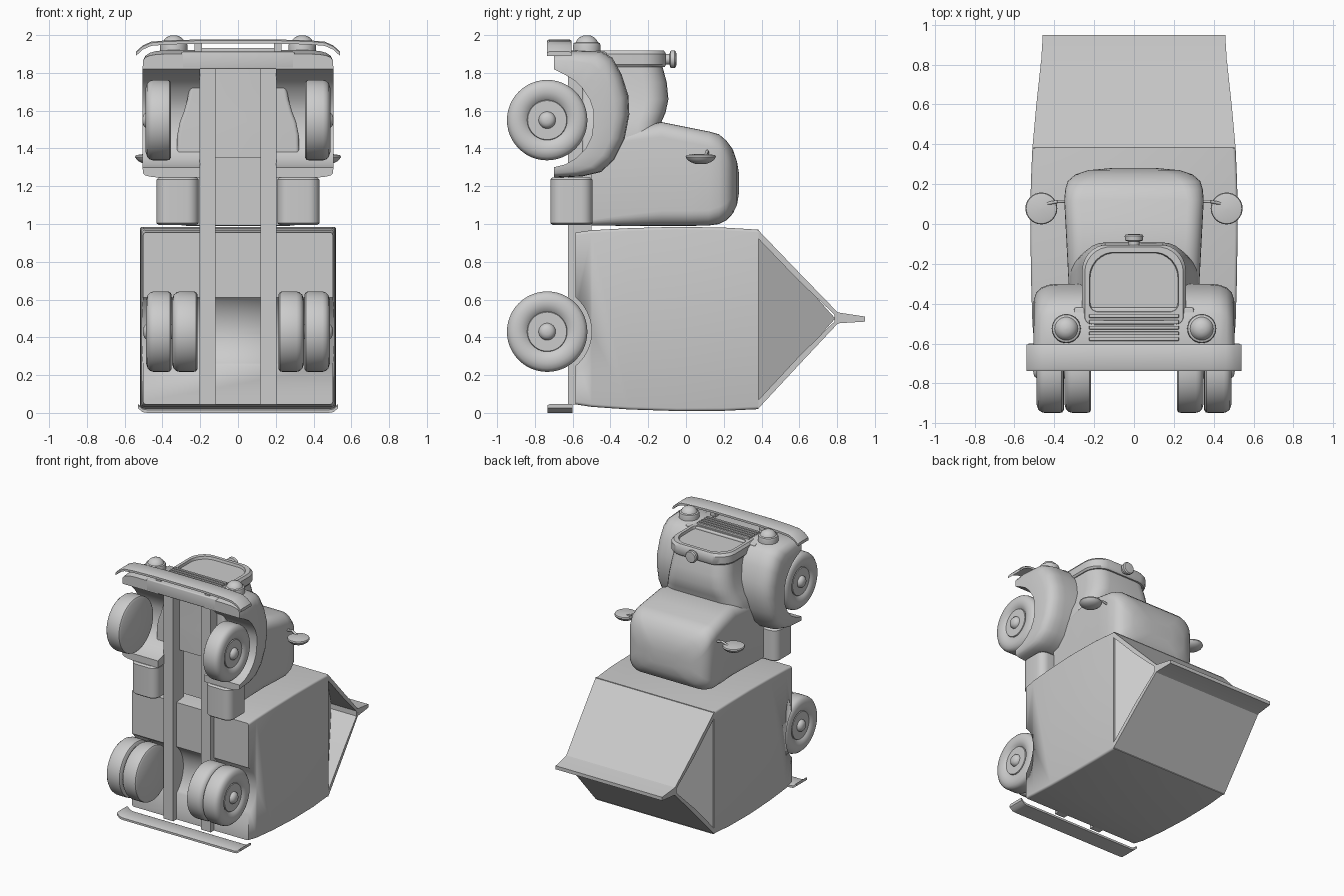
import bpy, bmesh, math
from mathutils import Vector

if "Cube" in bpy.data.objects:
    bpy.data.objects.remove(bpy.data.objects["Cube"])


def finish(name, bm, angle=35):
    bmesh.ops.recalc_face_normals(bm, faces=bm.faces)
    me = bpy.data.meshes.new(name)
    bm.to_mesh(me)
    bm.free()
    ob = bpy.data.objects.new(name, me)
    bpy.context.collection.objects.link(ob)
    bpy.ops.object.select_all(action='DESELECT')
    ob.select_set(True)
    bpy.context.view_layer.objects.active = ob
    bpy.ops.object.shade_smooth_by_angle(angle=math.radians(angle))
    return ob


def loft(name, rings, angle=35):
    """Skin a row of equal-length closed rings and cap both ends."""
    bm = bmesh.new()
    vs = [[bm.verts.new(p) for p in r] for r in rings]
    n = len(vs[0])
    for a, b in zip(vs, vs[1:]):
        for i in range(n):
            j = (i + 1) % n
            bm.faces.new((a[i], a[j], b[j], b[i]))
    bm.faces.new(vs[0])
    bm.faces.new(vs[-1])
    return finish(name, bm, angle)


def rounded(w, lo, hi, r_lo, r_hi, n=6):
    """Rounded rectangle in (x, v), half width w, v from lo to hi."""
    pts = []
    for sx, v, sv, a0, r in ((1, hi, -1, 0, r_hi), (-1, hi, -1, 90, r_hi),
                             (-1, lo, 1, 180, r_lo), (1, lo, 1, 270, r_lo)):
        for k in range(n + 1):
            a = math.radians(a0 + 90 * k / n)
            pts.append((sx * (w - r) + r * math.cos(a), v + sv * r + r * math.sin(a)))
    return pts


def box(name, x0, x1, y0, y1, z0, z1, bevel=0.0):
    bm = bmesh.new()
    bmesh.ops.create_cube(bm, size=1)
    for v in bm.verts:
        v.co = ((x0 + x1) / 2 + v.co.x * (x1 - x0), (y0 + y1) / 2 + v.co.y * (y1 - y0),
                (z0 + z1) / 2 + v.co.z * (z1 - z0))
    if bevel:
        bmesh.ops.bevel(bm, geom=bm.edges[:], offset=bevel, segments=3, profile=0.5, affect='EDGES')
    return finish(name, bm)


def lathe(name, profile, origin, axis, steps=48):
    """Revolve (radius, height) points about an axis through origin."""
    d = Vector(axis).normalized()
    u = d.orthogonal().normalized()
    w = d.cross(u)
    rings = []
    for r, h in profile:
        r = max(r, 0.0005)
        rings.append([Vector(origin) + d * h + r * (u * math.cos(t) + w * math.sin(t))
                      for t in (2 * math.pi * k / steps for k in range(steps))])
    return loft(name, rings)


# carton-shaped cargo box with gently bulging walls
rings = []
for y, w, z0, z1 in ((-.585, .502, .045, .955), (-.5, .51, .032, .967), (-.3, .516, .018, .978),
                     (-.05, .52, .01, .985), (.2, .518, .011, .981), (.385, .51, .02, .97)):
    rings.append([(x, y, z) for x, z in rounded(w, z0, z1, .015, .015, 3)])
cargo = loft("cargo_box", rings)

# wheel arch cut through the cargo box
cutter = lathe("arch_cutter", [(.235, -.7), (.235, .7)], (0, -.735, .43), (1, 0, 0), 64)
cutter.hide_render = True
mod = cargo.modifiers.new("arch", 'BOOLEAN')
mod.object = cutter
mod.operation = 'DIFFERENCE'
bpy.context.view_layer.objects.active = cargo
bpy.ops.object.modifier_apply(modifier="arch")
bpy.data.objects.remove(cutter)

# gable roof: two overhanging flaps, folded-in gables and the ridge fin
for name, ze, zr, t in (("roof_flap_rear", .02, .475, .045), ("roof_flap_front", .97, .53, -.045)):
    loft(name, [[(-w, y, z), (w, y, z), (w, y, z + d), (-w, y, z + d)]
                for w, y, z, d in ((.51, .38, ze, t), (.49, .6, ze + (zr - ze) * .52, t),
                                   (.468, .805, zr, t * .6))])
bm = bmesh.new()
v = [bm.verts.new(p) for p in ((-.5, .385, .04), (-.5, .385, .95), (-.25, .79, .5),
                               (.5, .385, .04), (.5, .385, .95), (.25, .79, .5))]
for f in ((0, 1, 2), (3, 5, 4), (0, 2, 5, 3), (1, 4, 5, 2), (0, 3, 4, 1)):
    bm.faces.new([v[i] for i in f])
finish("folded_gables", bm)
loft("roof_ridge_fin", [[(-w, y, z0), (w, y, z0), (w, y, z1), (-w, y, z1)]
                        for w, y, z0, z1 in ((.47, .785, .465, .537), (.466, .815, .475, .53),
                                             (.458, .948, .483, .51))])

# cab, stacked from floor to roof
rings = []
for y, w, z0, z1, r in ((-.5, .32, .992, 1.42, .03), (-.3, .328, .99, 1.5, .06),
                        (-.13, .337, .99, 1.54, .08), (.02, .345, .99, 1.51, .08),
                        (.12, .35, .992, 1.49, .08), (.175, .345, 1.0, 1.475, .09),
                        (.215, .333, 1.02, 1.44, .1), (.248, .295, 1.055, 1.395, .11),
                        (.27, .23, 1.1, 1.33, .1), (.28, .12, 1.16, 1.27, .05)):
    rings.append([(x, y, z) for x, z in rounded(w, z0, z1, min(r, .09), r)])
loft("cab", rings, 50)

# bonnet flaring back into the cab
rings = []
for z, w, top in ((1.35, .325, -.16), (1.47, .322, -.14), (1.54, .308, -.13), (1.59, .288, -.108),
                  (1.66, .268, -.093), (1.75, .252, -.102), (1.84, .242, -.126)):
    rings.append([(x, y, z) for x, y in rounded(w, -.55, top, .02, .12)])
loft("bonnet", rings, 50)

# radiator shell with a sunken front panel
rings = []
for z, w, lo, hi in ((1.832, .25, -.5, -.105), (1.845, .26, -.5, -.097), (1.9, .26, -.5, -.097),
                     (1.918, .247, -.49, -.11), (1.918, .224, -.43, -.138), (1.898, .22, -.427, -.142)):
    rings.append([(x, y - .35 * x * x, z) for x, y in rounded(w, lo, hi, .05, .11)])
loft("radiator_shell", rings)
lathe("radiator_cap", [(.028, -.02), (.028, .012), (.045, .018), (.047, .04), (.04, .048), (0, .05)],
      (0, -.1, 1.872), (0, 1, 0), 32)

# nose apron and grille bars
box("nose_apron", -.3, .3, -.7, -.42, 1.82, 1.912, .008)
for k in range(5):
    y = -.462 - k * .029
    box("grille_bar", -.225, .225, y - .009, y + .009, 1.9, 1.932, .003)

# fender side outline: outer edge and wheel-opening edge, as (y, z)
outer = [(-.70, 1.90), (-.62, 1.92), (-.45, 1.915), (-.39, 1.88), (-.34, 1.79), (-.305, 1.68),
         (-.30, 1.58), (-.325, 1.45), (-.38, 1.34), (-.45, 1.275), (-.55, 1.252), (-.70, 1.245)]
inner = [(-.70, 1.82), (-.64, 1.79), (-.59, 1.76), (-.55, 1.72), (-.51, 1.66), (-.49, 1.60),
         (-.49, 1.53), (-.50, 1.46), (-.53, 1.40), (-.58, 1.35), (-.64, 1.315), (-.70, 1.30)]
section = [(.2, 1), (.2, 0), (.38, 0), (.43, .03), (.465, .1), (.49, .22), (.503, .42), (.505, 1)]
tyre = [(0, 0), (.198, 0), (.21, .008), (.213, .02), (.213, .095), (.208, .112), (.195, .126),
        (.17, .134), (.145, .134), (.12, .126), (.106, .114), (.103, .12), (.045, .12),
        (.042, .132), (.03, .145), (.015, .15), (0, .151)]

for s, side in ((-1, "left"), (1, "right")):
    # front fender
    loft("front_fender_" + side,
         [[(s * x, o[0] + (i[0] - o[0]) * t, o[1] + (i[1] - o[1]) * t) for x, t in section]
          for o, i in zip(outer, inner)], 50)
    # wheels: single in front, doubled behind
    for name, x, z in (("front_wheel_", .355, 1.55), ("rear_outer_wheel_", .352, .43),
                       ("rear_inner_wheel_", .215, .43)):
        lathe(name + side, tyre, (s * x, -.735, z), (s, 0, 0))
    # chassis rail
    a, b = sorted((s * .12, s * .203))
    box("chassis_rail_" + side, a, b, -.625, -.5, .045, 1.83)
    # fuel tank beside the rail
    rings = []
    for z, e in ((.995, .012), (1.005, 0), (1.235, 0), (1.247, .012)):
        rings.append([(s * .32 + x, y, z) for x, y in
                      rounded(.112 - e, -.718 + e, -.495 - e, .06 - e, .06 - e)])
    loft("fuel_tank_" + side, rings)
    # headlamp with domed lens
    lathe("headlamp_" + side, [(.07, -.03), (.073, .03), (.069, .043), (.058, .047), (.052, .06),
                               (.038, .074), (.02, .082), (0, .084)],
          (s * .34, -.525, 1.915), (0, 0, 1), 40)
    # bumper bracket
    box("bumper_bracket_" + side, min(s * .19, s * .23), max(s * .19, s * .23), -.68, -.63, 1.9, 1.96)
    # wing mirror and its arm
    lathe("mirror_" + side, [(0, -.03), (.03, -.028), (.055, -.019), (.072, -.006), (.08, .008),
                             (.076, .017), (.05, .022), (0, .024)], (s * .465, .078, 1.347), (0, 0, 1), 32)
    path = [Vector(p) for p in ((s * .33, .115, 1.37), (s * .385, .112, 1.385), (s * .45, .1, 1.355))]
    for p, q in zip(path, path[1:]):
        lathe("mirror_arm_" + side, [(.008, -.004), (.008, (q - p).length + .004)], p, q - p, 12)


def bumper(name, half, y0, y1, t):
    """Plate with bent ends; half lists (x, z) from centre to tip."""
    path = [(-x, z) for x, z in reversed(half)] + half
    rings = []
    for x, z in path:
        c = .012
        rings.append([(x, y0 + c, z), (x, y0, z - c / 2), (x, y0, z - t), (x, y1, z - t),
                      (x, y1, z - c / 2), (x, y1 - c, z)])
    loft(name, rings)


bumper("front_bumper", [(.2, 1.977), (.38, 1.972), (.46, 1.965), (.505, 1.945), (.54, 1.912)],
       -.737, -.605, .022)
bumper("rear_bumper", [(.25, .022), (.48, .022), (.505, .026), (.53, .047)], -.732, -.6, .022)
